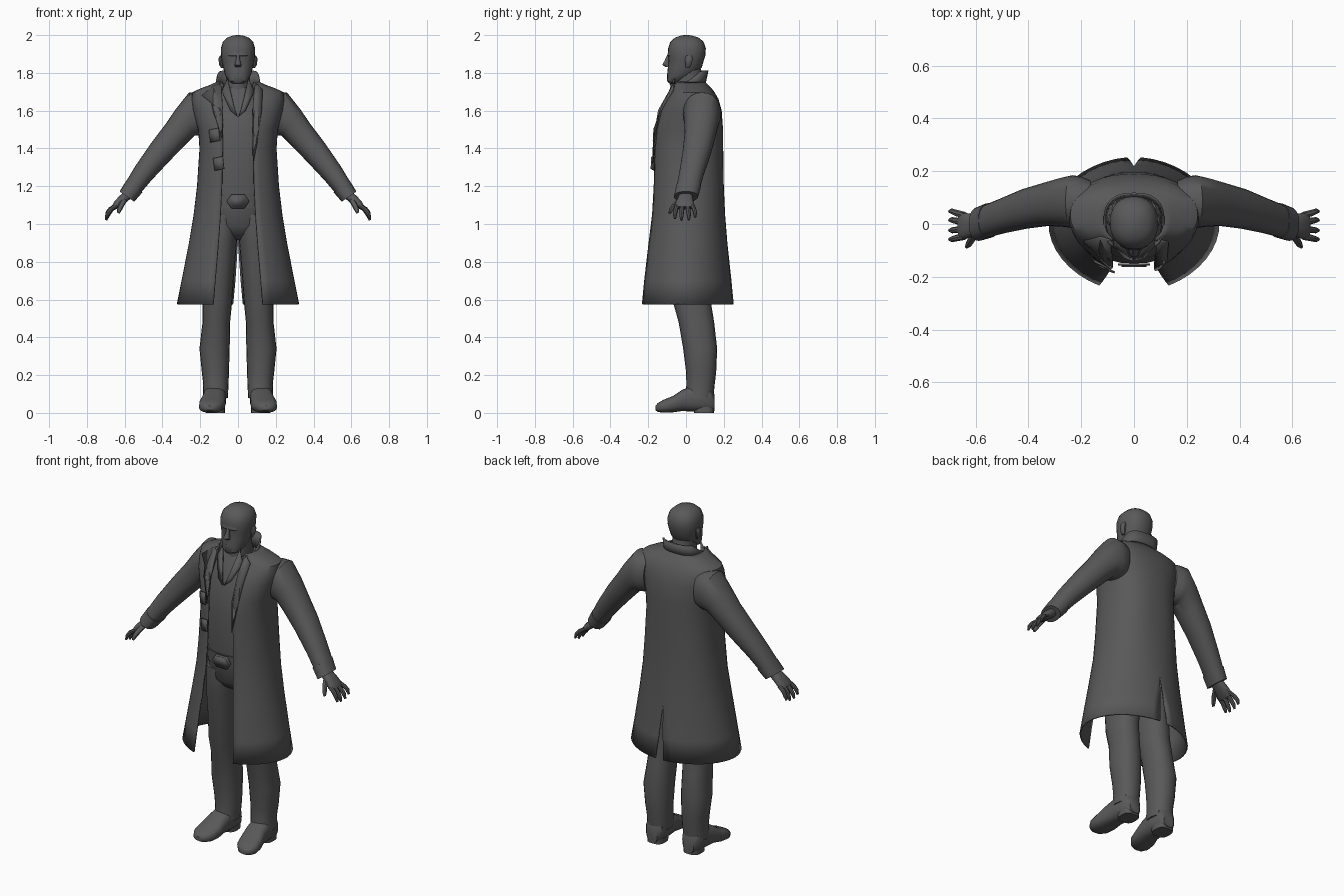
import bpy, bmesh, math
from mathutils import Vector as V

grey = bpy.data.materials.new("dark_grey")
grey.diffuse_color = (0.1, 0.1, 0.1, 1)


def make(name, verts, faces, mirror=False, thick=0, angle=40):
    """Mesh object with optional thickness and mirroring across x."""
    me = bpy.data.meshes.new(name)
    me.from_pydata(verts, [], faces)
    bm = bmesh.new()
    bm.from_mesh(me)
    bmesh.ops.recalc_face_normals(bm, faces=bm.faces)
    bm.to_mesh(me)
    bm.free()
    me.materials.append(grey)
    ob = bpy.data.objects.new(name, me)
    bpy.context.collection.objects.link(ob)
    bpy.ops.object.select_all(action='DESELECT')
    ob.select_set(True)
    bpy.context.view_layer.objects.active = ob
    bpy.ops.object.shade_smooth_by_angle(angle=math.radians(angle))
    if mirror:
        ob.modifiers.new("mirror", 'MIRROR')
    if thick:
        s = ob.modifiers.new("thickness", 'SOLIDIFY')
        s.thickness, s.offset = thick, 0
    return ob


def spow(v, p):
    return math.copysign(abs(v) ** p, v)


def loft(name, rings, n=2.0, segs=20, **kw):
    """Closed superellipse rings (centre, u, v) joined and capped."""
    verts, faces = [], []
    for c, u, v in rings:
        for k in range(segs):
            t = 2 * math.pi * k / segs
            verts.append(V(c) + V(u) * spow(math.cos(t), 2 / n) + V(v) * spow(math.sin(t), 2 / n))
    for r in range(len(rings) - 1):
        for k in range(segs):
            a, b = r * segs + k, r * segs + (k + 1) % segs
            faces.append((a, b, b + segs, a + segs))
    last = (len(rings) - 1) * segs
    faces += [tuple(range(segs)), tuple(range(last, last + segs))]
    return make(name, verts, faces, **kw)


def level(x, y, z, rx, ry):
    return ((x, y, z), (rx, 0, 0), (0, ry, 0))


def slanted(x, y, z, ry, rv, deg):
    a = math.radians(deg)
    return ((x, y, z), (0, ry, 0), (rv * math.sin(a), 0, rv * math.cos(a)))


def plate(name, pts, thick=0.008, mirror=False):
    return make(name, pts, [tuple(range(len(pts)))], mirror, thick, 30)


# Head and neck
loft("head", [level(0, *r) for r in [
    (-.068, 1.745, .03, .022), (-.058, 1.757, .05, .042), (-.026, 1.79, .069, .074),
    (-.006, 1.83, .079, .09), (.001, 1.865, .087, .093), (.003, 1.89, .09, .099),
    (.005, 1.93, .091, .1), (.005, 1.965, .08, .088), (.004, 1.987, .056, .062),
    (.002, 1.998, .025, .028), (.002, 2.0, .008, .01)]], n=2.25, segs=24)
loft("neck", [level(0, .035, 1.58, .085, .12), level(0, .03, 1.68, .07, .09),
              level(0, .015, 1.76, .064, .075), level(0, .01, 1.82, .066, .07)])

# Face features
loft("nose", [level(0, -.094, 1.895, .008, .006), level(0, -.1, 1.865, .011, .014),
              level(0, -.105, 1.843, .018, .021), level(0, -.096, 1.83, .014, .012)], segs=10)
loft("brow", [level(0, -.06, 1.882, .056, .033), level(0, -.06, 1.892, .06, .039),
              level(0, -.06, 1.915, .052, .034)], n=2.4)
loft("lips", [level(0, -.085, 1.788, .024, .010), level(0, -.085, 1.796, .028, .015),
              level(0, -.085, 1.808, .024, .010)], segs=12)
loft("ear", [level(.082, .01, 1.825, .006, .01), level(.088, .012, 1.84, .011, .016),
             level(.091, .016, 1.875, .013, .022), level(.088, .016, 1.892, .008, .014)],
     segs=10, mirror=True)

# Shirt, belt and trousers
loft("shirt", [level(0, *r) for r in [
    (.01, 1.12, .16, .15), (.01, 1.2, .165, .155), (.01, 1.4, .175, .16), (.02, 1.55, .17, .15),
    (.03, 1.66, .13, .12), (.035, 1.72, .085, .09)]], n=2.5, segs=28)
plate("shirt_collar", [(.055, -.06, 1.77), (.085, -.072, 1.70), (.04, -.125, 1.6),
                       (.004, -.137, 1.57), (.02, -.12, 1.62)], mirror=True)
loft("belt", [level(0, .01, 1.085, .163, .152), level(0, .01, 1.16, .166, .159)], n=2.5, segs=28)
for name, s, y in [("belt_buckle", 1, -.154), ("buckle_inset", .78, -.159)]:
    plate(name, [(s * x, y, 1.12 + s * z) for x, z in [
        (-.06, 0), (-.035, .037), (.035, .037), (.06, 0), (.035, -.037), (-.035, -.037)]], .007)
loft("hips", [level(0, .02, .915, .03, .07), level(0, .015, .945, .09, .11),
              level(0, .01, .99, .158, .138), level(0, .01, 1.12, .163, .15)], n=2.4, segs=28)
loft("trouser_leg", [level(*r) for r in [
    (.083, .01, 1.05, .083, .138), (.085, .01, .97, .083, .137), (.09, .01, .9, .084, .13),
    (.1, .02, .75, .081, .11),
    (.11, .033, .58, .078, .1), (.115, .055, .48, .073, .094), (.124, .075, .34, .08, .09),
    (.12, .08, .22, .072, .08), (.117, .077, .15, .067, .075), (.12, .07, .08, .066, .075)]],
     n=2.2, mirror=True)

# Boots, lofted from heel to toe, with a low heel block
loft("boot", [((x, y, z), (rx, 0, 0), (0, 0, h)) for y, x, rx, z, h in [
    (.15, .12, .035, .055, .045), (.13, .12, .054, .07, .066), (.05, .122, .06, .078, .072),
    (-.02, .128, .063, .066, .056), (-.07, .136, .069, .046, .043), (-.12, .143, .064, .035, .034),
    (-.148, .147, .044, .029, .024), (-.162, .148, .02, .026, .012)]], n=2.6, mirror=True)
loft("boot_heel", [level(.12, .095, 0, .05, .052), level(.12, .095, .03, .05, .054)],
     n=3, mirror=True)

# Coat body: z, half width, front y, back y, opening half width, vent half width, squareness
COAT = [(.575, .32, -.255, .25, .13, .026, 1.9), (.7, .295, -.24, .237, .12, .014, 1.95),
        (.9, .256, -.21, .215, .103, 0, 2.1), (1.05, .231, -.188, .203, .092, 0, 2.2),
        (1.2, .213, -.176, .196, .085, 0, 2.4), (1.4, .2, -.172, .193, .08, 0, 2.4),
        (1.5, .207, -.166, .192, .08, 0, 2.4), (1.6, .235, -.14, .185, .085, 0, 2.4),
        (1.66, .243, -.105, .168, .085, 0, 2.4), (1.695, .238, -.08, .148, .085, 0, 2.4),
        (1.715, .195, -.075, .133, .085, 0, 2.4), (1.735, .14, -.075, .113, .085, 0, 2.4),
        (1.75, .11, -.08, .1, .08, 0, 2.4)]
M = 18


def front_y(x, z):
    """Front surface of the coat at x, z."""
    for lo, hi in zip(COAT, COAT[1:]):
        if lo[0] <= z <= hi[0]:
            f = (z - lo[0]) / (hi[0] - lo[0])
            a, yf, yb = (lo[i] + f * (hi[i] - lo[i]) for i in (1, 2, 3))
            k = max(0, 1 - min(1, abs(x) / a) ** 2.4) ** (1 / 2.4)
            return (yf + yb) / 2 - (yb - yf) / 2 * k
    return -.08


verts, faces = [], []
for z, a, yf, yb, xe, xb, n in COAT:
    t0 = math.asin((xe / a) ** (n / 2))
    t1 = math.pi - math.asin((xb / a) ** (n / 2))
    for k in range(M + 1):
        t = t0 + (t1 - t0) * k / M
        x = 0 if (k == M and xb == 0) else a * abs(math.sin(t)) ** (2 / n)
        verts.append((x, (yf + yb) / 2 - (yb - yf) / 2 * spow(math.cos(t), 2 / n), z))
for r in range(len(COAT) - 1):
    for k in range(M):
        i = r * (M + 1) + k
        faces.append((i, i + 1, i + M + 2, i + M + 1))
make("coat", verts, faces, mirror=True, thick=.008)

# Standing coat collar, low in front and rising towards the back
verts, faces = [], []
K = 10
for k in range(K + 1):
    t = math.radians(40 + 140 * k / K)
    sx, cy = (0 if k == K else math.sin(t) ** .75), -spow(math.cos(t), .75)
    rise = max(0, min(1, (cy + .1) / .8))
    verts += [(.108 * sx, .008 + .088 * cy, 1.705 + .02 * rise),
              (.112 * sx, .005 + .11 * cy, 1.742 + .07 * rise)]
    if k:
        faces.append((2 * k - 2, 2 * k, 2 * k + 1, 2 * k - 1))
make("coat_collar", verts, faces, mirror=True, thick=.008)


# Lapels and fastening tabs laid on the coat front
def on_coat(name, pts, lift, thick=.008):
    plate(name, [(x, front_y(x, z) - lift, z) for x, z in pts], thick)


on_coat("left_lapel", [(-.09, 1.75), (-.13, 1.73), (-.19, 1.68), (-.14, 1.64), (-.13, 1.59),
                       (-.085, 1.45), (-.08, 1.6)], .01)
on_coat("right_lapel", [(.09, 1.75), (.13, 1.71), (.125, 1.6), (.1, 1.42), (.08, 1.32),
                        (.076, 1.5), (.08, 1.65)], .01)
for x, z in ((-.125, 1.47), (-.103, 1.32)):
    on_coat("fastening_tab", [(x - .028, z + .028), (x + .022, z + .038),
                              (x + .03, z - .028), (x - .02, z - .038)], .016)

# Sleeves and cuffs
loft("sleeve", [slanted(*r) for r in [
    (.165, .085, 1.585, .08, .105, 0), (.2, .085, 1.583, .095, .114, 3),
    (.235, .085, 1.582, .1, .117, 12), (.28, .082, 1.537, .091, .086, 36),
    (.33, .075, 1.475, .083, .076, 45), (.41, .058, 1.382, .076, .068, 47),
    (.5, .03, 1.27, .066, .057, 50), (.575, .005, 1.165, .061, .046, 54)]],
     n=2.2, segs=24, mirror=True)
loft("cuff", [slanted(.548, .014, 1.2, .066, .053, 53),
              slanted(.588, 0, 1.145, .064, .047, 55)], n=2.3, mirror=True)

# Hands
loft("palm", [slanted(.575, .0, 1.16, .034, .026, 50), slanted(.61, -.004, 1.132, .042, .025, 48),
              slanted(.64, -.008, 1.105, .05, .021, 50), slanted(.658, -.008, 1.085, .048, .014, 55)],
     n=2.5, segs=14, mirror=True)


def digit(name, path, r):
    rings = [slanted(*p, r * s, r * s, 60) for p, s in zip(path, (1, 1, .9, .5))]
    loft(name, rings, segs=8, mirror=True)


for y, tip, drop in [(-.048, -.058, .01), (-.02, -.024, 0),
                     (.008, .015, .002), (.034, .048, .016)]:
    digit("finger", [(.642, y, 1.1), (.672, (y + tip) / 2, 1.074 + drop / 2),
                     (.69, tip, 1.045 + drop), (.699, tip, 1.02 + drop)], .0125)
digit("thumb", [(.6, -.03, 1.13), (.615, -.058, 1.105), (.627, -.076, 1.08), (.634, -.086, 1.058)], .015)
